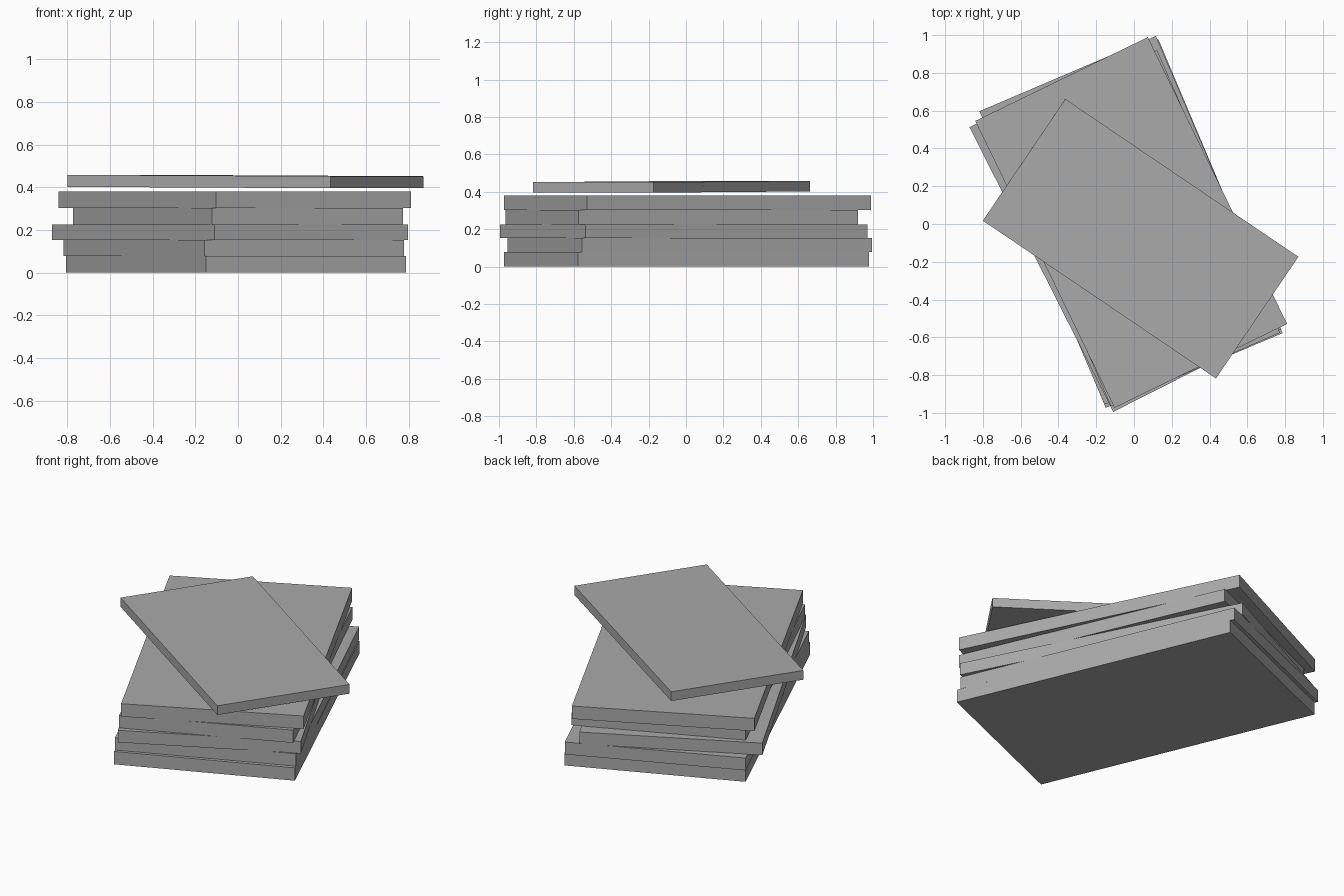
import bpy
from math import radians

cube = bpy.data.objects.get("Cube")
if cube:
    bpy.data.objects.remove(cube, do_unlink=True)

# One plain grey for every slab
grey = bpy.data.materials.new("concrete_grey")
grey.use_nodes = True
colour = (0.4, 0.4, 0.4, 1)
grey.diffuse_color = colour
grey.node_tree.nodes["Principled BSDF"].inputs["Base Color"].default_value = colour


def slab(name, size, centre, turn, bottom, top, tilt=0):
    """Flat rectangular slab, turned about z and slightly tilted along its length."""
    bpy.ops.mesh.primitive_cube_add(size=1)
    ob = bpy.context.object
    ob.name = name
    ob.scale = (*size, top - bottom)
    ob.location = (*centre, (bottom + top) / 2)
    ob.rotation_euler = (0, radians(tilt), radians(turn))
    ob.data.materials.append(grey)


# Uneven stack, from the ground up
large = (1.016, 1.688)
slab("bottom_slab", large, (-0.01, 0.002), 22.9, 0, 0.078)
slab("second_slab", large, (-0.02, 0.02), 23.1, 0.078, 0.153)
slab("third_slab", large, (-0.037, -0.012), 26.8, 0.152, 0.225)
slab("fourth_slab", (0.976, 1.632), (0, -0.022), 23.5, 0.225, 0.302)
slab("fifth_slab", large, (-0.015, 0.008), 25.9, 0.302, 0.38)

# Smaller slab lying askew on top
slab("top_slab", (1.49, 0.778), (0.035, -0.078), -34.1, 0.399, 0.455, 0.25)
